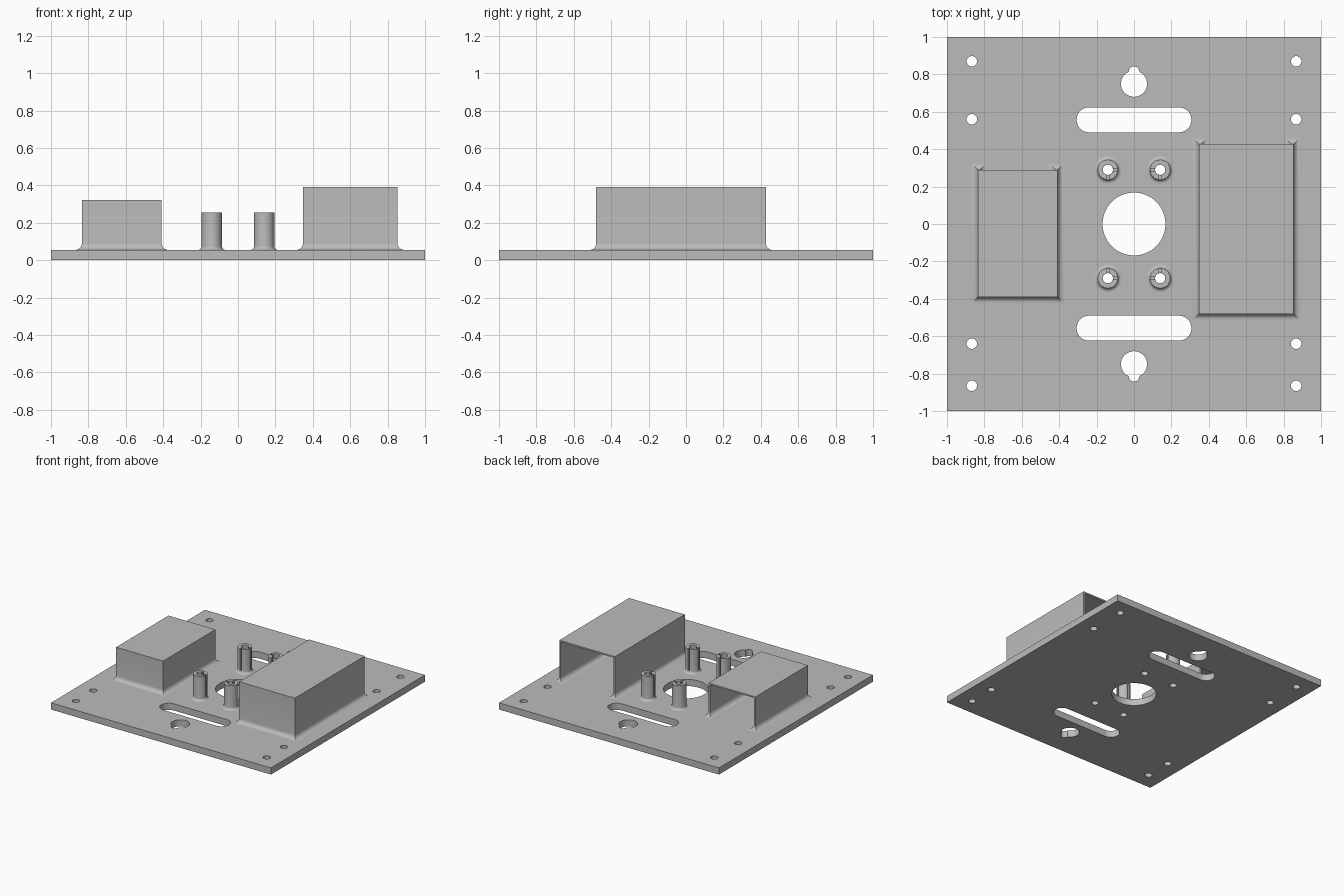
import bpy, bmesh
from math import pi, cos, sin
from mathutils import Matrix

cube = bpy.data.objects.get("Cube")
if cube:
    bpy.data.objects.remove(cube, do_unlink=True)

T = 0.055        # plate thickness
WALL = 0.012     # housing wall thickness

grey = bpy.data.materials.new("plain_grey")
grey.use_nodes = True
grey.diffuse_color = (0.5, 0.5, 0.5, 1)
bsdf = next(n for n in grey.node_tree.nodes if n.type == 'BSDF_PRINCIPLED')
bsdf.inputs["Base Color"].default_value = grey.diffuse_color


def add(name, data):
    ob = bpy.data.objects.new(name, data)
    bpy.context.collection.objects.link(ob)
    data.materials.append(grey)
    return ob


def from_bmesh(name, bm):
    bmesh.ops.recalc_face_normals(bm, faces=bm.faces)
    me = bpy.data.meshes.new(name)
    bm.to_mesh(me)
    bm.free()
    return add(name, me)


def finish(ob):
    """Bake modifiers or curve into a mesh and smooth the round parts."""
    bpy.ops.object.select_all(action='DESELECT')
    ob.select_set(True)
    bpy.context.view_layer.objects.active = ob
    bpy.ops.object.convert(target='MESH')
    bpy.ops.object.shade_smooth_by_angle(angle=pi / 6)


def box(bm, lo, hi):
    size = [b - a for a, b in zip(lo, hi)]
    mid = [(a + b) / 2 for a, b in zip(lo, hi)]
    bmesh.ops.create_cube(bm, size=1, matrix=Matrix.Translation(mid) @ Matrix.Diagonal((*size, 1)))


def arc(x, y, r, a0=0, a1=2 * pi, n=32):
    full = a1 - a0 > 6.28
    return [(x + r * cos(a0 + (a1 - a0) * i / n), y + r * sin(a0 + (a1 - a0) * i / n))
            for i in range(n if full else n + 1)]


def fillet(r, n=6):
    """Offset and height pairs of a concave fillet rising from the plate."""
    return [(r * (1 - sin(a)), T + r * (1 - cos(a))) for a in (pi / 2 * i / n for i in range(n + 1))]


# Base plate: outline and cut-outs
outlines = [[(-1, -1), (1, -1), (1, 1), (-1, 1)], arc(0, 0, 0.168, n=64)]
for x in (-0.867, 0.867):
    outlines += [arc(x, y, 0.028) for y in (0.87, 0.56, -0.64, -0.865)]
for s in (-1, 1):
    # Long slot
    y = 0.557 * s
    outlines.append(arc(0.24, y, 0.067, -pi / 2, pi / 2, 16) + arc(-0.24, y, 0.067, pi / 2, 3 * pi / 2, 16))
    # Keyhole: round head with a small outward neck
    head = arc(0, 0.75, 0.07, pi * 0.64, pi * 2.36, 32)
    neck = arc(0, 0.815, 0.028, 0, pi, 12)
    outlines.append([(px, py * s) for px, py in head + neck])
    # Bores under the posts
    outlines += [arc(x, 0.29 * s, 0.027) for x in (-0.14, 0.14)]

curve = bpy.data.curves.new("base_plate", 'CURVE')
curve.dimensions = '2D'
curve.fill_mode = 'BOTH'
curve.extrude = T / 2
for pts in outlines:
    sp = curve.splines.new('POLY')
    sp.points.add(len(pts) - 1)
    for p, (x, y) in zip(sp.points, pts):
        p.co = (x, y, 0, 1)
    sp.use_cyclic_u = True
plate = add("base_plate", curve)
plate.location.z = T / 2
finish(plate)


def housing(name, x0, x1, y0, y1, top):
    """Hollow cover open at the back, with filleted wall feet."""
    bm = bmesh.new()
    rings = []
    for d, z in fillet(0.035) + [(0, top - WALL)]:
        a, b, i = x0 - d, x1 + d, WALL + d
        u = [(a, y0 - d), (b, y0 - d), (b, y1 + d), (x1 - i, y1 + d),
             (x1 - i, y0 + i), (x0 + i, y0 + i), (x0 + i, y1 + d), (a, y1 + d)]
        rings.append([bm.verts.new((x, y, z)) for x, y in u])
    for lo, hi in zip(rings, rings[1:]):
        for k in range(8):
            m = (k + 1) % 8
            bm.faces.new((lo[k], lo[m], hi[m], hi[k]))
    bmesh.ops.recalc_face_normals(bm, faces=bm.faces)
    box(bm, (x0, y0, top - WALL), (x1, y1, top))
    finish(from_bmesh(name, bm))


housing("left_housing", 0.347, 0.853, -0.48, 0.427, 0.39)
housing("right_housing", -0.835, -0.408, -0.39, 0.29, 0.323)

# Mounting posts: one turned tube, slit on its two inner sides, then mirrored
PX, PY, R, BORE, TOP = 0.14, 0.29, 0.054, 0.027, 0.255
profile = [(BORE, T)] + [(R + d, z) for d, z in fillet(0.02)] + [(R, TOP), (BORE, TOP)]
bm = bmesh.new()
N = 32
rings = [[bm.verts.new((x, y, z)) for x, y in arc(PX, PY, r, n=N)] for r, z in profile]
for lo, hi in zip(rings, rings[1:] + rings[:1]):
    for k in range(N):
        m = (k + 1) % N
        bm.faces.new((lo[k], lo[m], hi[m], hi[k]))
posts = from_bmesh("mounting_posts", bm)

cutters = []
W = 0.007
for lo, hi in (((PX - 0.1, PY - W), (PX, PY + W)), ((PX - W, PY - 0.1), (PX + W, PY))):
    bm = bmesh.new()
    box(bm, (*lo, 0.08), (*hi, 0.3))
    cut = from_bmesh("slit_cutter", bm)
    cut.hide_render = True
    cutters.append(cut)
    mod = posts.modifiers.new("slit", 'BOOLEAN')
    mod.operation = 'DIFFERENCE'
    mod.solver = 'EXACT'
    mod.object = cut
mirror = posts.modifiers.new("mirror", 'MIRROR')
mirror.use_axis = (True, True, False)
finish(posts)
for cut in cutters:
    bpy.data.objects.remove(cut, do_unlink=True)
